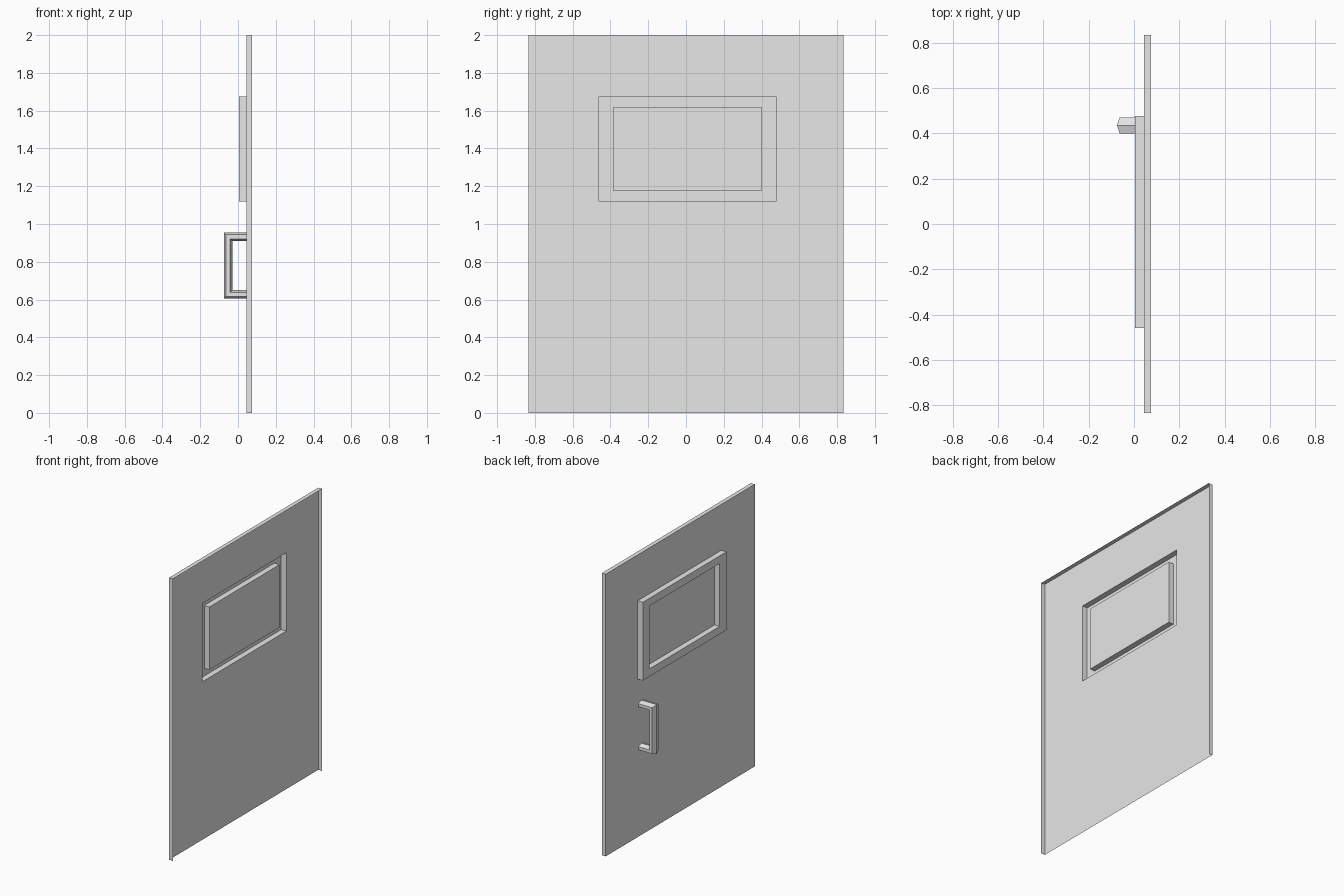
import bpy
import bmesh

if "Cube" in bpy.data.objects:
    bpy.data.objects.remove(bpy.data.objects["Cube"], do_unlink=True)

# Single light grey paint
GREY = (0.8, 0.8, 0.8, 1.0)
paint = bpy.data.materials.new("light_grey")
paint.use_nodes = True
paint.diffuse_color = GREY
paint.node_tree.nodes["Principled BSDF"].inputs["Base Color"].default_value = GREY


def finish(bm, name):
    mesh = bpy.data.meshes.new(name)
    bmesh.ops.recalc_face_normals(bm, faces=bm.faces)
    # The outer skin faces -x
    front = min(bm.faces, key=lambda f: f.calc_center_median().x)
    if front.normal.x > 0:
        bmesh.ops.reverse_faces(bm, faces=bm.faces)
    bm.to_mesh(mesh)
    bm.free()
    mesh.materials.append(paint)
    obj = bpy.data.objects.new(name, mesh)
    bpy.context.scene.collection.objects.link(obj)
    return obj


def bridge(bm, a, b, skip=()):
    n = len(a)
    for i in range(n):
        if i not in skip:
            j = (i + 1) % n
            bm.faces.new((a[i], a[j], b[j], b[i]))


def rect(bm, x, size):
    y0, y1, z0, z1 = size
    corners = ((y0, z0), (y1, z0), (y1, z1), (y0, z1))
    return [bm.verts.new((x, y, z)) for y, z in corners]


BACK, SKIN, RAISED = 0.075, 0.045, 0.005
DOOR = (-0.835, 0.835, 0, 2)
FRAME = (-0.46, 0.477, 1.12, 1.675)
PANE = (-0.385, 0.4, 1.175, 1.62)

# Door skin with folded edges on the top and sides, open at the bottom
bm = bmesh.new()
folded, edge, opening = rect(bm, BACK, DOOR), rect(bm, SKIN, DOOR), rect(bm, SKIN, FRAME)
bridge(bm, folded, edge, skip=(0,))
bridge(bm, edge, opening)
finish(bm, "door_panel")

# Hollow raised window frame
bm = bmesh.new()
loops = [rect(bm, x, s) for x, s in
         ((SKIN, FRAME), (RAISED, FRAME), (RAISED, PANE), (SKIN, PANE))]
for a, b in zip(loops, loops[1:]):
    bridge(bm, a, b)
finish(bm, "window_frame")

# Window pane, level with the door skin
bm = bmesh.new()
bm.faces.new(rect(bm, SKIN, PANE))
finish(bm, "window_pane")

# Pull handle: flattened hexagonal bar swept round two mitred corners
SECTION = ((0.0225, 0), (0.011, 0.035), (-0.011, 0.035),
           (-0.0225, 0), (-0.011, -0.035), (0.011, -0.035))
GRIP_X, GRIP_Y, MID_Z, HALF = -0.0525, 0.435, 0.78, 0.1525
path = ((SKIN, 1, 0), (GRIP_X, 1, -1), (GRIP_X, -1, -1), (SKIN, -1, 0))
bm = bmesh.new()
rings = []
for x, side, out_x in path:
    rings.append([bm.verts.new((x + out_x * r, GRIP_Y + w, MID_Z + side * (HALF + r)))
                  for r, w in SECTION])
for a, b in zip(rings, rings[1:]):
    bridge(bm, a, b)
finish(bm, "pull_handle")
